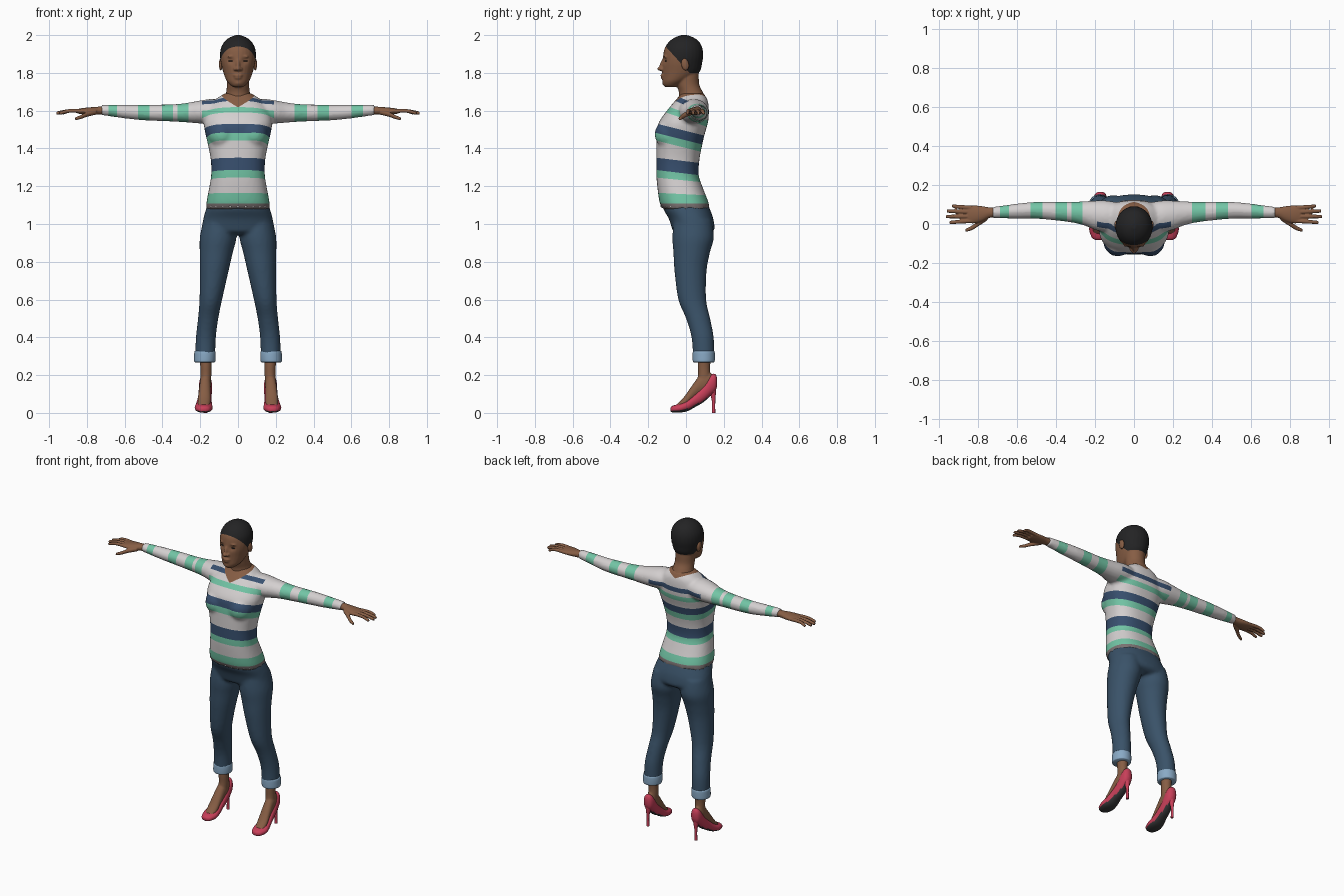
import bpy, bmesh, math
from mathutils import Matrix, Vector

cube = bpy.data.objects.get("Cube")
if cube:
    bpy.data.objects.remove(cube)


def material(name, r, g, b):
    m = bpy.data.materials.new(name)
    m.use_nodes = True
    m.diffuse_color = (r, g, b, 1)
    bsdf = next(n for n in m.node_tree.nodes if n.type == 'BSDF_PRINCIPLED')
    bsdf.inputs["Base Color"].default_value = (r, g, b, 1)
    bsdf.inputs["Roughness"].default_value = 0.8
    return m


skin = material("brown skin", .24, .11, .058)
hair = material("black hair", .017, .017, .018)
white = material("off white knit", .66, .63, .63)
green = material("mint green knit", .17, .56, .38)
navy = material("navy knit", .04, .08, .16)
denim = material("blue denim", .042, .085, .14)
pale = material("pale denim", .25, .40, .56)
red = material("red leather", .58, .05, .1)
dark = material("dark sole", .04, .04, .042)
grey = material("grey belt", .2, .17, .17)


def spline(keys, steps=4):
    """Smooth in-between rings through the key rings."""
    out = []
    for i in range(len(keys) - 1):
        a, b, c, d = (keys[max(0, min(j, len(keys) - 1))] for j in range(i - 1, i + 3))
        for s in range(steps):
            t = s / steps
            out.append([q + t * ((r - p) / 2 + t * (p - 2.5 * q + 2 * r - w / 2
                        + t * (1.5 * (q - r) + (w - p) / 2)))
                        for p, q, r, w in zip(a, b, c, d)])
    return out + [keys[-1]]


def loft(bm, axis, keys, side=1, power=2.0, n=28):
    """Closed tube; a key is (position, centre, centre, radius, radius)."""
    rings = []
    for t, u, v, ru, rv in spline(keys):
        ring = []
        for k in range(n):
            c, s = math.cos(math.tau * k / n), math.sin(math.tau * k / n)
            a = u + max(ru, .001) * math.copysign(abs(c) ** (2 / power), c)
            b = v + max(rv, .001) * math.copysign(abs(s) ** (2 / power), s)
            x, y, z = {'X': (t, a, b), 'Y': (a, t, b), 'Z': (a, b, t)}[axis]
            ring.append(bm.verts.new((x * side, y, z)))
        rings.append(ring)
    for r0, r1 in zip(rings, rings[1:]):
        for k in range(n):
            j = (k + 1) % n
            bm.faces.new((r0[k], r0[j], r1[j], r1[k]))
    bm.faces.new(rings[0])
    bm.faces.new(rings[-1])


def ball(bm, centre, radii, tilt=0):
    mat = (Matrix.Translation(centre) @ Matrix.Rotation(tilt, 4, 'X')
           @ Matrix.Diagonal((*radii, 1)))
    bmesh.ops.create_uvsphere(bm, u_segments=16, v_segments=10, radius=1, matrix=mat)


def finish(name, bm, mats, voxel=0, relax=3, cuts=(), paint=None, shape=None):
    """Fuse the shapes, cut colour borders, colour faces and shade."""
    bmesh.ops.recalc_face_normals(bm, faces=bm.faces)
    me = bpy.data.meshes.new(name)
    bm.to_mesh(me)
    bm.free()
    ob = bpy.data.objects.new(name, me)
    bpy.context.scene.collection.objects.link(ob)
    if voxel:
        fuse = ob.modifiers.new("fuse", 'REMESH')
        fuse.mode = 'VOXEL'
        fuse.voxel_size = voxel
        soft = ob.modifiers.new("soften", 'SMOOTH')
        soft.factor, soft.iterations = .5, relax
        deps = bpy.context.evaluated_depsgraph_get()
        deps.update()
        me = bpy.data.meshes.new_from_object(ob.evaluated_get(deps))
        ob.modifiers.clear()
        ob.data = me
    me.materials.clear()
    for m in mats:
        me.materials.append(m)
    bm = bmesh.new()
    bm.from_mesh(me)
    for v in bm.verts:
        if shape:
            shape(v)
    for co, no in cuts:
        bmesh.ops.bisect_plane(bm, geom=bm.verts[:] + bm.edges[:] + bm.faces[:],
                               dist=1e-5, plane_co=co, plane_no=no)
    bm.normal_update()
    for f in bm.faces:
        f.material_index = mats.index(paint(f)) if paint else 0
    bm.to_mesh(me)
    bm.free()
    me.shade_smooth()
    me.set_sharp_from_angle(angle=math.radians(50))
    return ob


def above(p, plane):
    return (p - Vector(plane[0])).dot(Vector(plane[1])) > 0


# Head and neck, with the cropped hair as a cut colour region
bm = bmesh.new()
loft(bm, 'Z', [(1.725, 0, -.075, .025, .035), (1.735, 0, -.075, .04, .045),
               (1.755, 0, -.06, .058, .065), (1.78, 0, -.04, .07, .085),
               (1.81, 0, -.025, .08, .1), (1.85, 0, -.02, .09, .105),
               (1.89, 0, -.015, .095, .106), (1.93, 0, -.013, .091, .1),
               (1.965, 0, -.01, .072, .08), (1.987, 0, -.01, .045, .05),
               (2, 0, -.01, .012, .015)])
loft(bm, 'Z', [(1.6, 0, .03, .06, .07), (1.66, 0, .035, .07, .072),
               (1.7, 0, .025, .062, .063), (1.74, 0, .01, .059, .06),
               (1.8, 0, .005, .06, .062), (1.84, 0, 0, .05, .06)])
ball(bm, (0, -.125, 1.843), (.011, .014, .036), -.3)
ball(bm, (0, -.138, 1.822), (.013, .015, .011))
for s in (1, -1):
    ball(bm, (s * .014, -.128, 1.82), (.01, .012, .009))
    ball(bm, (s * .035, -.108, 1.886), (.022, .011, .007))
ball(bm, (0, -.122, 1.787), (.026, .014, .008))
ball(bm, (0, -.12, 1.774), (.022, .014, .008))
ball(bm, (0, -.105, 1.747), (.025, .022, .016))
hairline = [((0, -.11, 1.942), (0, 1.1, 1)), ((0, 0, 1.8), (0, 0, 1))]


def eye_socket(v):
    if v.co.y < -.05:
        d = (abs(v.co.x) - .035) ** 2 + (v.co.z - 1.865) ** 2
        v.co.y += .008 * math.exp(-d / .0003)


finish("head", bm, [skin, hair], .005, 3, hairline,
       lambda f: hair if all(above(f.calc_center_median(), h) for h in hairline) else skin,
       eye_socket)
for s, label in ((1, "left"), (-1, "right")):
    bm = bmesh.new()
    ball(bm, (s * .091, -.005, 1.845), (.01, .02, .032), .2)
    finish(label + "_ear", bm, [skin])
    bm = bmesh.new()
    ball(bm, (s * .035, -.104, 1.863), (.015, .008, .004))
    finish(label + "_eye", bm, [hair])

# Striped sweater: torso, bust and sleeves fused together
bm = bmesh.new()
loft(bm, 'Z', [(1.08, 0, 0, .17, .126), (1.12, 0, -.012, .166, .129),
               (1.2, 0, -.033, .151, .119), (1.26, 0, -.045, .142, .112),
               (1.34, 0, -.043, .144, .114), (1.42, 0, -.035, .159, .121),
               (1.48, 0, -.027, .173, .127), (1.54, 0, -.013, .181, .13),
               (1.6, 0, .01, .165, .111), (1.65, 0, .028, .127, .088),
               (1.675, 0, .033, .097, .071), (1.692, 0, .033, .07, .06)],
     power=2.4, n=40)
for s in (1, -1):
    ball(bm, (s * .083, -.085, 1.475), (.076, .082, .078))
    loft(bm, 'X', [(.08, .04, 1.6, .07, .055), (.14, .04, 1.597, .08, .065),
                   (.2, .045, 1.593, .075, .061), (.26, .055, 1.59, .061, .053),
                   (.34, .062, 1.588, .051, .046), (.5, .07, 1.59, .043, .041),
                   (.6, .066, 1.595, .038, .036), (.7, .06, 1.602, .031, .029),
                   (.725, .06, 1.602, .03, .028)], s)
# Each border: height at the front, backward droop, colour above it
borders = [(1.108, 0, green), (1.165, .05, white), (1.245, .1, green),
           (1.285, .12, navy), (1.35, .12, white), (1.44, .25, green),
           (1.48, .25, navy), (1.53, .25, white), (1.606, .35, green),
           (1.641, .35, white), (1.694, .45, navy), (1.724, .45, white)]
stripes = [((0, -.15, z), (0, k, 1)) for z, k, m in borders]
neckline = [((0, 0, 1.635), (s * .5, -.2, 1)) for s in (1, -1)]
sleeve_bands = [(-.685, -.64), (-.53, -.468), (-.402, -.343), (-.32, -.263),
                (.298, .366), (.42, .482), (.6, .662)]
sleeve_cuts = [((x, 0, 0), (1, 0, 0)) for band in sleeve_bands for x in band]
armholes = [((s * .19, 0, 0), (1, 0, 0)) for s in (1, -1)]


def knit(f):
    p = f.calc_center_median()
    if abs(p.x) > .19:
        return green if any(a < p.x < b for a, b in sleeve_bands) else white
    if all(above(p, plane) for plane in neckline):
        return skin
    colour = grey
    for plane, border in zip(stripes, borders):
        if above(p, plane):
            colour = border[2]
    return colour


finish("striped_sweater", bm, [white, green, navy, grey, skin], .01, 4,
       stripes + neckline + sleeve_cuts + armholes, knit)

# Belt studs across the front
bm = bmesh.new()
for i in range(-4, 5):
    a = i * .25
    ball(bm, (.166 * math.sin(a), -.002 - .127 * math.cos(a) ** .8, 1.093), (.007, .006, .006))
finish("belt_studs", bm, [white])

# Jeans: hips and both legs fused together
bm = bmesh.new()
loft(bm, 'Z', [(1.12, 0, -.005, .155, .113), (1.08, 0, .003, .169, .123),
               (1.03, 0, .026, .183, .118), (.98, 0, .038, .191, .113),
               (.96, 0, .038, .18, .105), (.945, 0, .038, .14, .08)], power=2.3, n=40)
for s in (1, -1):
    loft(bm, 'Z', [(1.02, .1, .035, .084, .1), (.93, .105, .038, .097, .11),
                   (.85, .115, .03, .088, .097), (.75, .126, .024, .076, .085),
                   (.6, .144, .033, .06, .074), (.5, .158, .064, .054, .064),
                   (.4, .17, .088, .053, .059), (.29, .174, .094, .053, .057)], s)
finish("jeans", bm, [denim], .01, 4)

for s, label in ((1, "left"), (-1, "right")):
    # Rolled cuff
    bm = bmesh.new()
    loft(bm, 'Z', [(.328, .175, .094, .052, .054), (.322, .175, .094, .056, .058),
                   (.3, .175, .094, .057, .059), (.274, .176, .094, .056, .058),
                   (.268, .176, .094, .052, .054)], s)
    finish(label + "_cuff", bm, [pale])

    # Ankle and foot
    bm = bmesh.new()
    loft(bm, 'Z', [(.33, .172, .1, .036, .038), (.25, .17, .095, .03, .033),
                   (.2, .17, .096, .029, .033), (.15, .172, .095, .028, .04)], s)
    loft(bm, 'Y', [(-.05, .182, .03, .026, .014), (-.01, .18, .055, .034, .03),
                   (.03, .177, .1, .032, .042), (.07, .174, .14, .03, .055),
                   (.11, .172, .16, .029, .058), (.14, .172, .165, .02, .04)], s)
    finish(label + "_foot", bm, [skin], .005, 3)

    # Court shoe with a dark underside
    bm = bmesh.new()
    loft(bm, 'Y', [(-.083, .182, .018, .012, .009), (-.07, .182, .02, .033, .018),
                   (-.03, .182, .026, .047, .024), (.01, .18, .04, .043, .03),
                   (.05, .177, .068, .037, .036), (.09, .174, .1, .035, .045),
                   (.13, .172, .145, .034, .055), (.155, .172, .16, .026, .045),
                   (.165, .172, .163, .01, .02)], s, 2.3)
    finish(label + "_shoe", bm, [red, dark],
           paint=lambda f: dark if f.normal.z < -.6 else red)

    # Stiletto heel
    bm = bmesh.new()
    loft(bm, 'Z', [(0, .174, .146, .009, .009), (.06, .174, .146, .008, .009),
                   (.1, .173, .143, .014, .015), (.14, .172, .138, .025, .023)], s, n=16)
    finish(label + "_heel", bm, [red])

    # Hand with palm, thumb and four fingers
    bm = bmesh.new()
    loft(bm, 'X', [(.7, .06, 1.602, .024, .022), (.74, .058, 1.6, .027, .021),
                   (.78, .052, 1.598, .04, .02), (.82, .049, 1.597, .046, .017),
                   (.85, .049, 1.597, .042, .012)], s)
    loft(bm, 'X', [(.75, .035, 1.593, .016, .014), (.8, 0, 1.58, .014, .013),
                   (.83, -.02, 1.567, .012, .011), (.862, -.033, 1.557, .008, .008)], s, n=14)
    for base, end, tip in ((.083, .092, .932), (.061, .066, .958),
                           (.039, .038, .962), (.016, .008, .945)):
        loft(bm, 'X', [(.82, base, 1.597, .011, .011), (.89, (base + end) / 2, 1.599, .01, .01),
                       (tip - .008, end, 1.588, .009, .009), (tip, end, 1.586, .005, .005)],
             s, n=14)
    finish(label + "_hand", bm, [skin], .004, 2)
